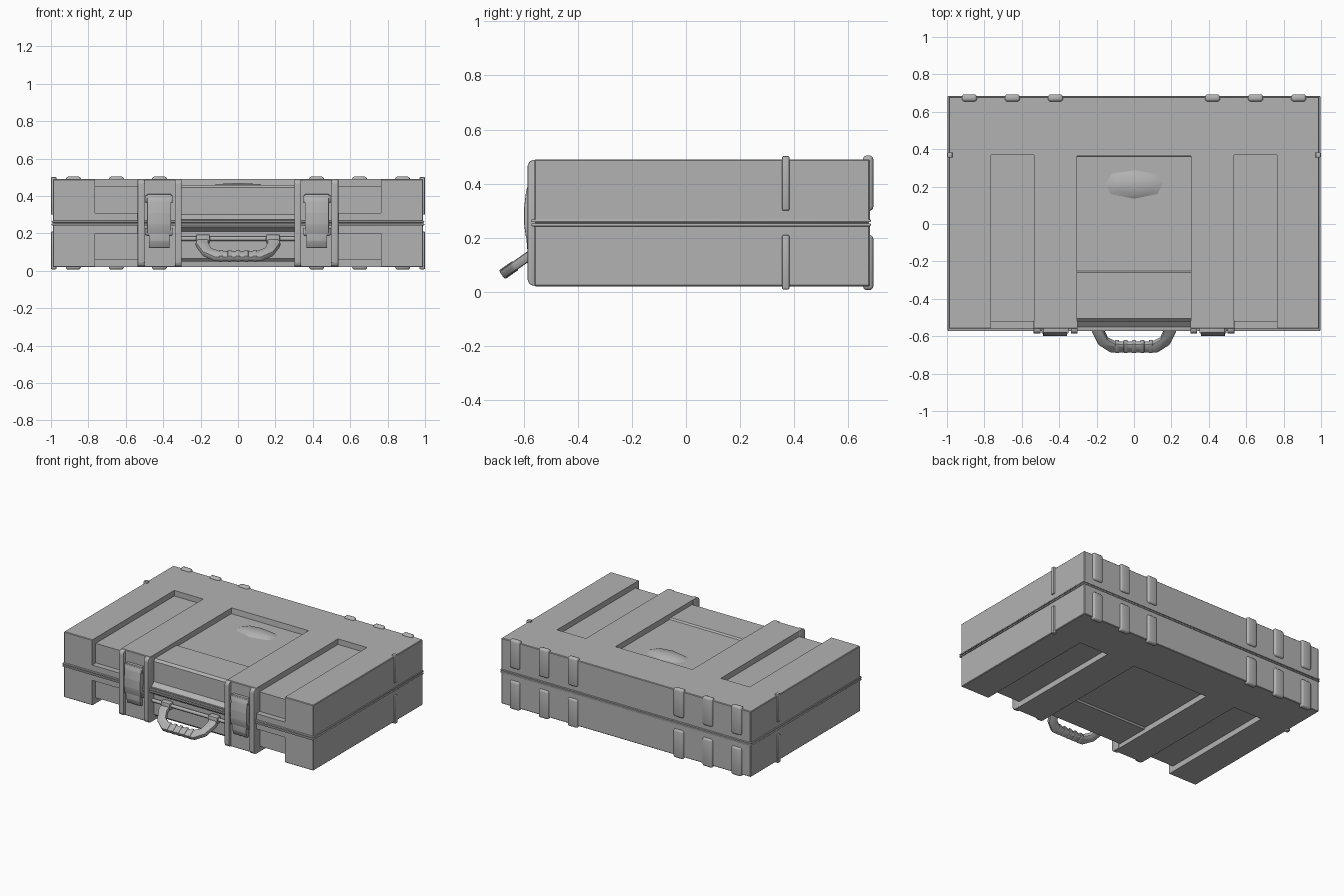
import bpy, bmesh, math
from mathutils import Vector

if "Cube" in bpy.data.objects:
    bpy.data.objects.remove(bpy.data.objects["Cube"])

MID = 0.255  # height of the seam between lid and base

grey = bpy.data.materials.new("case_grey")
grey.use_nodes = True
grey.diffuse_color = (0.45, 0.45, 0.45, 1)
grey.node_tree.nodes["Principled BSDF"].inputs["Base Color"].default_value = (0.45, 0.45, 0.45, 1)


def finish(name, bm, bevel=0.0, segments=2):
    bmesh.ops.recalc_face_normals(bm, faces=bm.faces)
    if bevel:
        bmesh.ops.bevel(bm, geom=bm.edges[:], offset=bevel, segments=segments,
                        profile=0.5, affect='EDGES', clamp_overlap=True)
    mesh = bpy.data.meshes.new(name)
    bm.to_mesh(mesh)
    bm.free()
    mesh.materials.append(grey)
    obj = bpy.data.objects.new(name, mesh)
    bpy.context.scene.collection.objects.link(obj)
    return obj


def smooth(obj, angle=35):
    bpy.ops.object.select_all(action='DESELECT')
    obj.select_set(True)
    bpy.context.view_layer.objects.active = obj
    bpy.ops.object.shade_smooth_by_angle(angle=math.radians(angle))
    return obj


def box(name, x, y, z, bevel=0.0, segments=2):
    bm = bmesh.new()
    bmesh.ops.create_cube(bm, size=1)
    for v in bm.verts:
        v.co = Vector([(r[0] + r[1]) / 2 + c * (r[1] - r[0]) for r, c in zip((x, y, z), v.co)])
    return smooth(finish(name, bm, bevel, segments))


def prism(name, x, profile, bevel=0.0):
    """Extrude a (y, z) profile along x."""
    bm = bmesh.new()
    face = bm.faces.new([bm.verts.new((x[0], py, pz)) for py, pz in profile])
    grown = bmesh.ops.extrude_face_region(bm, geom=[face])["geom"]
    moved = [g for g in grown if isinstance(g, bmesh.types.BMVert)]
    bmesh.ops.translate(bm, verts=moved, vec=(x[1] - x[0], 0, 0))
    return finish(name, bm, bevel)


def flip(z, half):
    return z if half == "lid" else 2 * MID - z


def span(a, b, sign):
    return tuple(sorted((a * sign, b * sign)))


for half in ("lid", "base"):
    # Half shell with wrap-around recesses cut over the front edge
    shell = box(half + "_shell", (-0.99, 0.99), (-0.56, 0.68),
                sorted((flip(MID, half), flip(0.49, half))), 0.004, 1)
    channel = [(-0.7, 0.31), (-0.52, 0.31), (-0.52, 0.45), (0.37, 0.45),
               (0.37, 0.6), (-0.7, 0.6)]
    centre = [(-0.7, 0.275), (-0.55, 0.275), (-0.52, 0.30), (-0.52, 0.445), (-0.505, 0.46),
              (-0.26, 0.46), (-0.25, 0.45), (0.36, 0.45), (0.375, 0.6), (-0.7, 0.6)]
    for name, x, profile in (("left", (0.535, 0.765), channel),
                             ("right", (-0.765, -0.535), channel),
                             ("centre", (-0.305, 0.305), centre)):
        cutter = prism(half + "_" + name + "_cutter", x,
                       [(y, flip(z, half)) for y, z in profile])
        cutter.hide_render = True
        cutter.hide_set(True)
        cut = shell.modifiers.new(name + "_recess", 'BOOLEAN')
        cut.operation = 'DIFFERENCE'
        cut.solver = 'EXACT'
        cut.object = cutter
    # Apply the cuts, then drop the cutters
    bpy.context.view_layer.objects.active = shell
    for mod in list(shell.modifiers):
        helper = getattr(mod, "object", None)
        bpy.ops.object.modifier_apply(modifier=mod.name)
        if helper:
            bpy.data.objects.remove(helper)
    smooth(shell)

    # Rim lip beside the seam
    box(half + "_rim", (-0.996, 0.996), (-0.572, 0.684),
        sorted((flip(MID + 0.002, half), flip(0.268, half))), 0.004)

    for side, s in (("left", 1), ("right", -1)):
        # Bumper ribs on the back edge and the side walls
        for i, x in enumerate((0.42, 0.65, 0.88)):
            box(f"{half}_{side}_back_rib_{i + 1}", span(x - 0.04, x + 0.04, s), (0.655, 0.693),
                sorted((flip(0.30, half), flip(0.504, half))), 0.014, 3)
        box(f"{half}_{side}_side_rib", span(0.97, 1.0, s), (0.355, 0.383),
            sorted((flip(0.30, half), flip(0.502, half))), 0.006)

for side, s in (("left", 1), ("right", -1)):
    # Guard rails on either side of each latch
    for name, a, b in (("inner", 0.302, 0.338), ("outer", 0.5, 0.537)):
        bm = bmesh.new()
        rail = [(-0.515, 0.022), (-0.565, 0.022), (-0.579, 0.028), (-0.586, 0.044)]
        rail += [(y, 2 * MID - z) for y, z in reversed(rail)]
        bm.free()
        smooth(prism(f"{side}_{name}_latch_rail", span(a, b, s), rail, 0.004))
    # Curved latch plate, narrow tongue and pivot pins
    plate = [(-0.55, 0.2), (-0.592, 0.2), (-0.599, 0.25), (-0.599, 0.31),
             (-0.592, 0.37), (-0.58, 0.41), (-0.55, 0.41)]
    smooth(prism(f"{side}_latch_plate", span(0.357, 0.486, s), plate, 0.003))
    tongue = [(-0.55, 0.125), (-0.575, 0.125), (-0.588, 0.16), (-0.594, 0.26), (-0.55, 0.26)]
    smooth(prism(f"{side}_latch_tongue", span(0.365, 0.476, s), tongue, 0.003))
    for name, z in (("upper", 0.385), ("lower", 0.21)):
        box(f"{side}_latch_{name}_pin", span(0.349, 0.495, s), (-0.585, -0.55),
            (z - 0.02, z + 0.02), 0.006)
    # Handle mount
    box(f"{side}_handle_mount", span(0.15, 0.225, s), (-0.56, -0.51), (0.145, 0.195), 0.008)

# Handle rod across the front recess
bm = bmesh.new()
bmesh.ops.create_cone(bm, cap_ends=True, segments=12, radius1=0.012, radius2=0.012, depth=0.61)
rod = finish("handle_rod", bm)
rod.rotation_euler = (0, math.pi / 2, 0)
rod.location = (0, -0.535, 0.172)
smooth(rod)

# Carrying handle, drawn flat and tilted forward and down
tilt = math.radians(35)
outward = Vector((0, -math.cos(tilt), -math.sin(tilt)))
normal = Vector((0, -math.sin(tilt), math.cos(tilt)))
base = Vector((0, -0.53, 0.168))


def on_handle(x, u, h):
    return base + Vector((x, 0, 0)) + outward * u + normal * h


outer = [(0.21, 0), (0.228, 0.045), (0.19, 0.135), (0.125, 0.185)]
inner = [(0.095, 0.128), (0.14, 0.1), (0.16, 0.045), (0.15, 0)]
right_half = outer + inner
outline = outer + [(-x, u) for x, u in reversed(outer)] + \
    [(-x, u) for x, u in reversed(inner)] + inner
bm = bmesh.new()
face = bm.faces.new([bm.verts.new(on_handle(x, u, -0.017)) for x, u in outline])
grown = bmesh.ops.extrude_face_region(bm, geom=[face])["geom"]
bmesh.ops.translate(bm, verts=[g for g in grown if isinstance(g, bmesh.types.BMVert)],
                    vec=normal * 0.034)
smooth(finish("carrying_handle", bm, 0.009), 30)

# Finger ridges around the grip
for i in range(5):
    x = (i - 2) * 0.045
    bm = bmesh.new()
    bmesh.ops.create_cube(bm, size=1)
    for v in bm.verts:
        v.co = on_handle(x + v.co.x * 0.022, 0.153 + v.co.y * 0.062, v.co.z * 0.04)
    smooth(finish(f"grip_ridge_{i + 1}", bm, 0.005))

# Faceted oval badge plate on the lid
ring = [(0.16, 0.215), (0.12, 0.272), (0, 0.29), (-0.12, 0.272),
        (-0.16, 0.215), (-0.13, 0.158), (0, 0.132), (0.13, 0.158)]
bm = bmesh.new()
low = [bm.verts.new((x, y, 0.448)) for x, y in ring]
mid = [bm.verts.new((x * 0.7, 0.21 + (y - 0.21) * 0.7, 0.464)) for x, y in ring]
top = bm.verts.new((0, 0.21, 0.47))
for i in range(len(ring)):
    j = (i + 1) % len(ring)
    bm.faces.new((low[i], low[j], mid[j], mid[i]))
    bm.faces.new((mid[i], mid[j], top))
smooth(finish("lid_badge", bm), 50)
